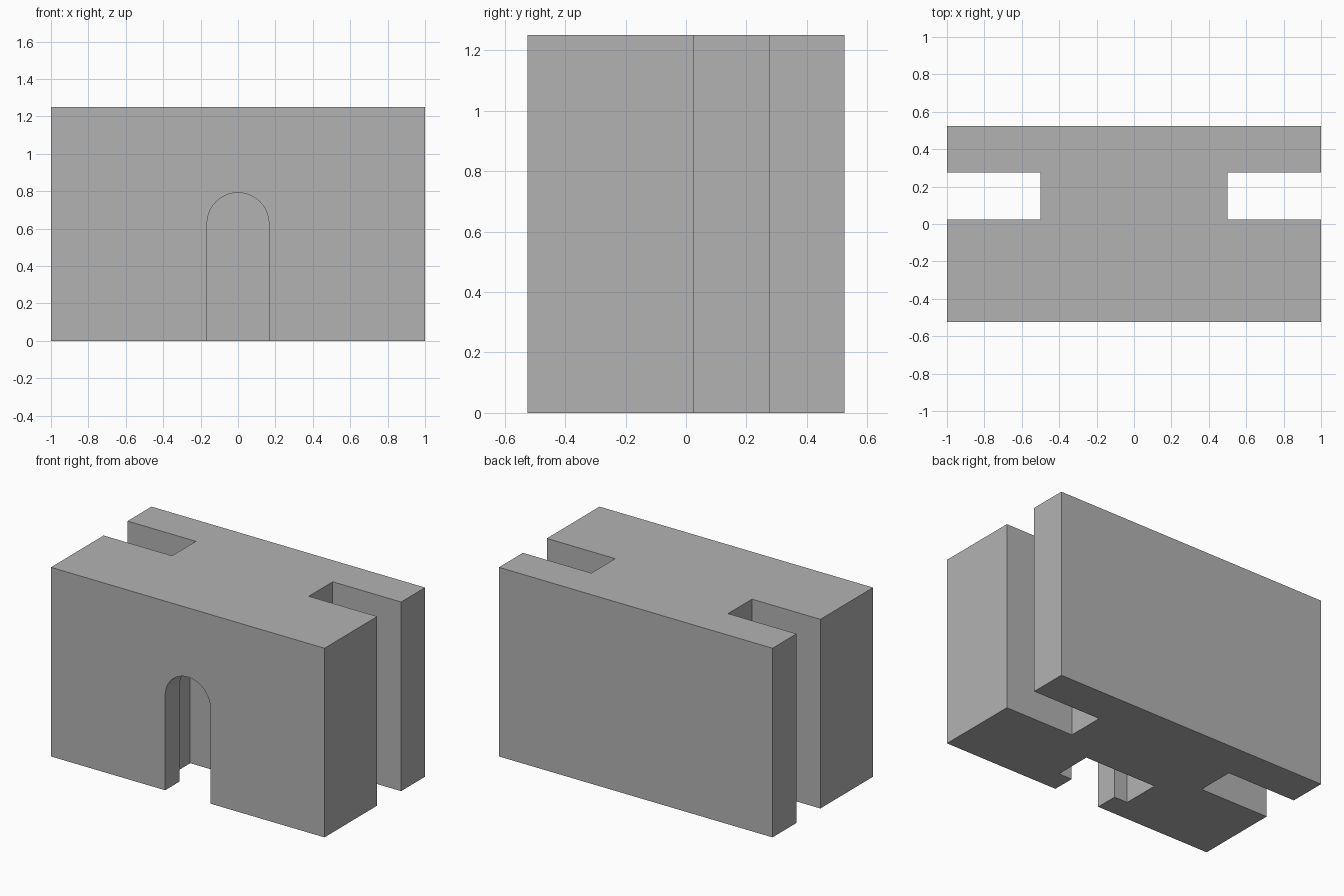
import bpy
import bmesh
import math
from mathutils import Vector

if "Cube" in bpy.data.objects:
    bpy.data.objects.remove(bpy.data.objects["Cube"])

W, D, H = 1.0, 0.525, 1.25      # half width, half depth, height
SPRING = 0.627                  # height where the arches start

grey = bpy.data.materials.new("plain_grey")
grey.use_nodes = True
colour = (0.45, 0.45, 0.45, 1)
grey.diffuse_color = colour
grey.node_tree.nodes["Principled BSDF"].inputs["Base Color"].default_value = colour


def prism(name, outline, direction):
    """Extrude a closed outline into a solid."""
    bm = bmesh.new()
    face = bm.faces.new([bm.verts.new(p) for p in outline])
    new = bmesh.ops.extrude_face_region(bm, geom=[face])["geom"]
    verts = [v for v in new if isinstance(v, bmesh.types.BMVert)]
    bmesh.ops.translate(bm, verts=verts, vec=Vector(direction))
    bmesh.ops.recalc_face_normals(bm, faces=bm.faces[:])
    mesh = bpy.data.meshes.new(name)
    bm.to_mesh(mesh)
    bm.free()
    mesh.materials.append(grey)
    obj = bpy.data.objects.new(name, mesh)
    bpy.context.collection.objects.link(obj)
    return obj


def arch(name, radius, y0, y1, steps=48):
    """Round-topped doorway solid reaching just below the ground."""
    pts = [(-radius, y0, -0.1), (radius, y0, -0.1)]
    for i in range(steps + 1):
        a = math.pi * i / steps
        pts.append((radius * math.cos(a), y0, SPRING + radius * math.sin(a)))
    return prism(name, pts, (0, y1 - y0, 0))


# Block with a full-height groove in each end
half = [(W, -D), (W, 0.025), (0.5, 0.025), (0.5, 0.275), (W, 0.275), (W, D)]
plan = half + [(-x, y) for x, y in reversed(half)]
block = prism("gate_block", [(x, y, 0) for x, y in plan], (0, 0, H))

# Arched doorway, and the wider door slot behind it
cutters = [arch("doorway_cutter", 0.165, -D - 0.1, -0.25),
           arch("door_slot_cutter", 0.262, -0.375, -0.125)]
for cutter in cutters:
    cutter.hide_render = True
    mod = block.modifiers.new(cutter.name, "BOOLEAN")
    mod.operation = "DIFFERENCE"
    mod.solver = "EXACT"
    mod.object = cutter

# Apply the cuts, then discard the cutters
bpy.context.view_layer.objects.active = block
block.select_set(True)
for mod in list(block.modifiers):
    bpy.ops.object.modifier_apply(modifier=mod.name)
for cutter in cutters:
    bpy.data.objects.remove(cutter)

bpy.ops.object.shade_smooth_by_angle(angle=math.radians(30))
